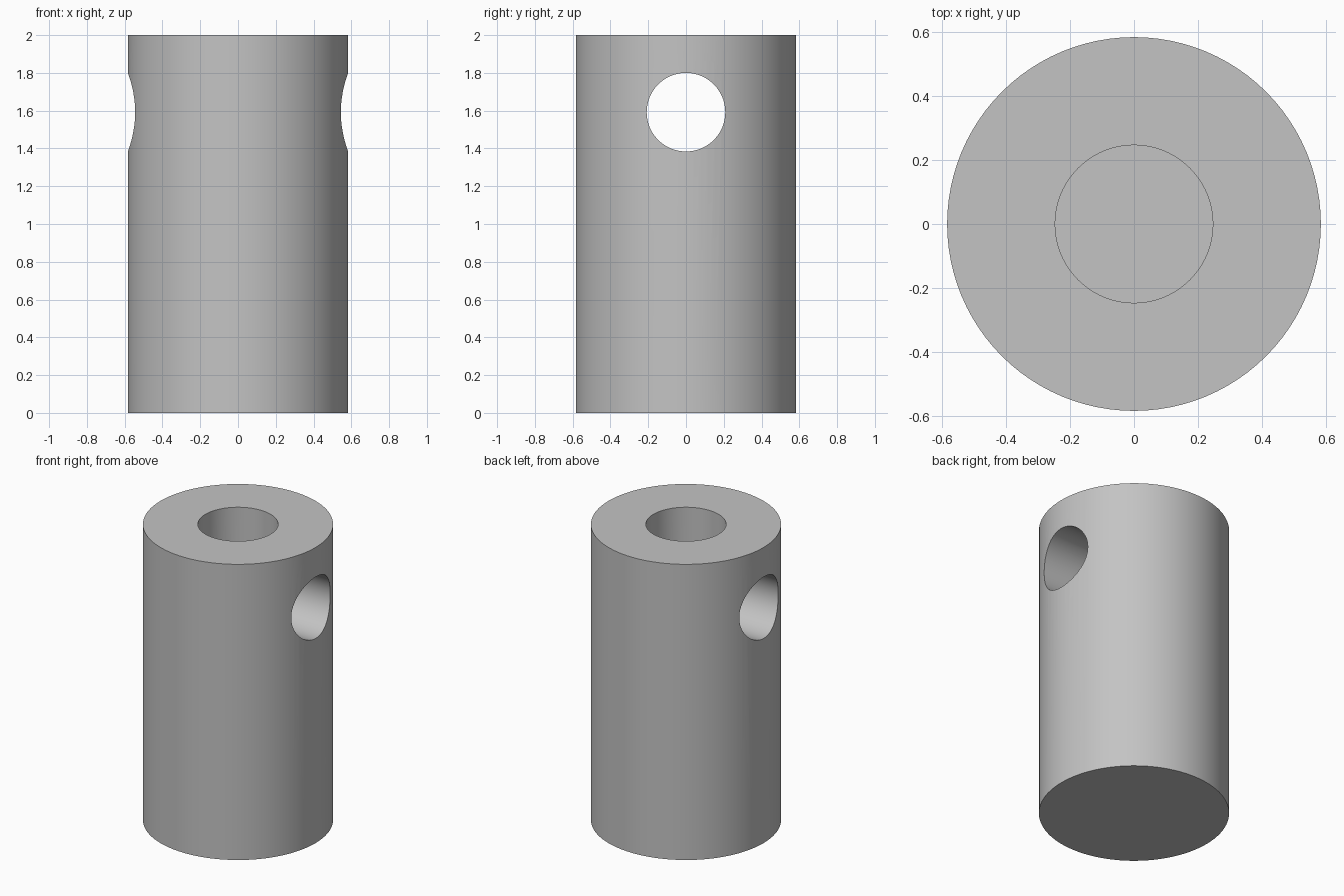
import bpy
import math

cube = bpy.data.objects.get("Cube")
if cube:
    bpy.data.objects.remove(cube, do_unlink=True)

HEIGHT = 2.0
OUTER_R = 0.583
BORE_R = 0.246
BORE_FLOOR = 1.0
CROSS_R = 0.208
CROSS_Z = 1.592

steel = bpy.data.materials.new("plain grey")
steel.use_nodes = True
grey = (0.55, 0.55, 0.55, 1.0)
steel.diffuse_color = grey
steel.node_tree.nodes["Principled BSDF"].inputs["Base Color"].default_value = grey


def cylinder(name, radius, depth, location, rotation=(0, 0, 0), sides=96):
    bpy.ops.mesh.primitive_cylinder_add(vertices=sides, radius=radius, depth=depth,
                                        location=location, rotation=rotation)
    obj = bpy.context.object
    obj.name = name
    obj.data.materials.append(steel)
    return obj


def cut(target, cutter):
    """Subtract the cutter from the target, then discard the cutter."""
    cutter.hide_render = True
    mod = target.modifiers.new("cut", 'BOOLEAN')
    mod.operation = 'DIFFERENCE'
    mod.solver = 'EXACT'
    mod.object = cutter
    bpy.context.view_layer.objects.active = target
    bpy.ops.object.modifier_apply(modifier=mod.name)
    bpy.data.objects.remove(cutter, do_unlink=True)


# Solid round body
body = cylinder("cylinder_body", OUTER_R, HEIGHT, (0, 0, HEIGHT / 2))

# Blind bore from the top face
bore_top = HEIGHT + 0.2
cut(body, cylinder("bore_cutter", BORE_R, bore_top - BORE_FLOOR,
                   (0, 0, (bore_top + BORE_FLOOR) / 2)))

# Cross hole running side to side
cut(body, cylinder("cross_hole_cutter", CROSS_R, 2.0, (0, 0, CROSS_Z),
                   (0, math.pi / 2, 0)))

# Smooth walls with crisp rims
bpy.ops.object.select_all(action='DESELECT')
body.select_set(True)
bpy.context.view_layer.objects.active = body
bpy.ops.object.shade_smooth_by_angle(angle=math.radians(30))
